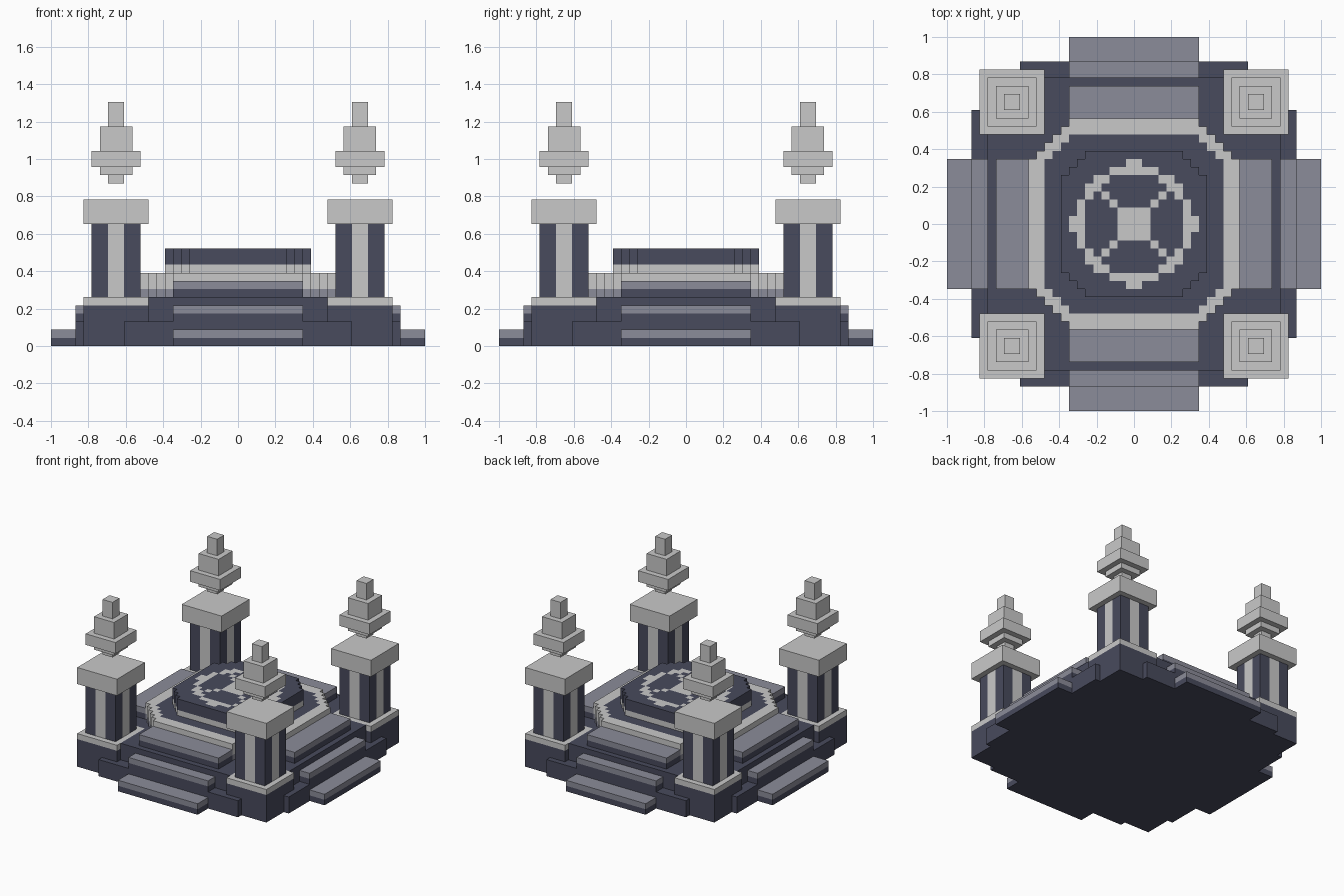
import bpy, bmesh

if "Cube" in bpy.data.objects:
    bpy.data.objects.remove(bpy.data.objects["Cube"])

U = 1 / 23  # one block; the model is 46 blocks wide


def material(name, rgb):
    m = bpy.data.materials.new(name)
    m.diffuse_color = (*rgb, 1)
    m.use_nodes = True
    m.node_tree.nodes["Principled BSDF"].inputs["Base Color"].default_value = m.diffuse_color
    return m


MATS = [material("dark slate", (0.065, 0.069, 0.109)),
        material("pale stone", (0.584, 0.584, 0.584)),
        material("grey tread", (0.258, 0.262, 0.319))]
DARK, PALE, TREAD = 0, 1, 2
cells = {}  # block position -> (part, colour)


def box(part, x, y, z, colour):
    for i in range(*x):
        for j in range(*y):
            for k in range(*z):
                cells[i, j, k] = (part, colour)


def octagon(part, half, cut, z, colour):
    """Stepped octagon: a square with diagonal block corners."""
    for i in range(half):
        for j in range(half):
            if i + j <= cut:
                for k in range(*z):
                    mirror4(part, i, j, k, colour)


def mirror4(part, i, j, k, colour):
    for a in (i, -1 - i):
        for b in (j, -1 - j):
            cells[a, b, k] = (part, colour)


# Stepped base
box("base", (-18, 18), (-18, 18), (0, 6), DARK)
box("base", (-14, 14), (-20, 20), (0, 3), DARK)
box("base", (-20, 20), (-14, 14), (0, 3), DARK)

# Stairs on all four sides: inner edge, outer edge, bottom
for inner, outer, z in ((20, 23, 0), (18, 20, 3), (13, 17, 6)):
    for lo, hi in ((inner, outer), (-outer, -inner)):
        for k, colour in ((z, DARK), (z + 1, TREAD)):
            box("stairs", (-8, 8), (lo, hi), (k, k + 1), colour)
            box("stairs", (lo, hi), (-8, 8), (k, k + 1), colour)

# Octagonal platform with pale rim and dark floor
octagon("platform", 13, 19, (6, 7), TREAD)
octagon("platform", 13, 19, (7, 9), PALE)
octagon("platform", 11, 17, (8, 9), DARK)

# Raised dais
octagon("dais", 9, 13, (9, 10), PALE)
octagon("dais", 9, 13, (10, 12), DARK)

# Inlaid ring, cross spokes and centre of the dais
for i, j in ((0, 7), (0, 6), (1, 6), (2, 6), (3, 5), (4, 5), (3, 4), (4, 4),
             (0, 0), (0, 1), (1, 1), (2, 2), (3, 3)):
    if (i, j) == (3, 4):
        continue
    mirror4("dais", i, j, 11, PALE)
    mirror4("dais", j, i, 11, PALE)

# Corner pillars and floating finials: half width, bottom, top
for cx in (-15, 15):
    for cy in (-15, 15):
        def stack(part, h, z0, z1, colour):
            box(part, (cx - h, cx + h), (cy - h, cy + h), (z0, z1), colour)
        stack("plinths", 4, 0, 5, DARK)
        stack("plinths", 4, 5, 6, PALE)
        stack("pillars", 3, 6, 15, DARK)
        box("pillars", (cx - 1, cx + 1), (cy - 3, cy + 3), (6, 15), PALE)
        box("pillars", (cx - 3, cx + 3), (cy - 1, cy + 1), (6, 15), PALE)
        stack("capitals", 4, 15, 18, PALE)
        for h, z0, z1 in ((1, 20, 21), (2, 21, 22), (3, 22, 24),
                          (2, 24, 27), (1, 27, 30)):
            stack("finials", h, z0, z1, PALE)


def build(part):
    """Make the exposed block faces of one part and merge flat areas."""
    bm = bmesh.new()
    verts = {}

    def vert(p):
        if p not in verts:
            verts[p] = bm.verts.new([c * U for c in p])
        return verts[p]

    for pos, (owner, colour) in cells.items():
        if owner != part:
            continue
        for axis in range(3):
            for side in (0, 1):
                near = list(pos)
                near[axis] += 2 * side - 1
                if tuple(near) in cells:
                    continue
                ring = []
                for a, b in ((0, 0), (1, 0), (1, 1), (0, 1)):
                    p = list(pos)
                    p[axis] += side
                    p[(axis + 1) % 3] += a
                    p[(axis + 2) % 3] += b
                    ring.append(vert(tuple(p)))
                f = bm.faces.new(ring if side else ring[::-1])
                f.material_index = colour
    bmesh.ops.dissolve_limit(bm, angle_limit=0.01, verts=bm.verts[:],
                             edges=bm.edges[:], delimit={'MATERIAL'})
    bmesh.ops.triangulate(bm, faces=[f for f in bm.faces if len(f.verts) > 4])
    me = bpy.data.meshes.new(part)
    bm.to_mesh(me)
    bm.free()
    for m in MATS:
        me.materials.append(m)
    bpy.context.collection.objects.link(bpy.data.objects.new(part, me))


for part in ("base", "stairs", "platform", "dais", "plinths", "pillars",
             "capitals", "finials"):
    build(part)
